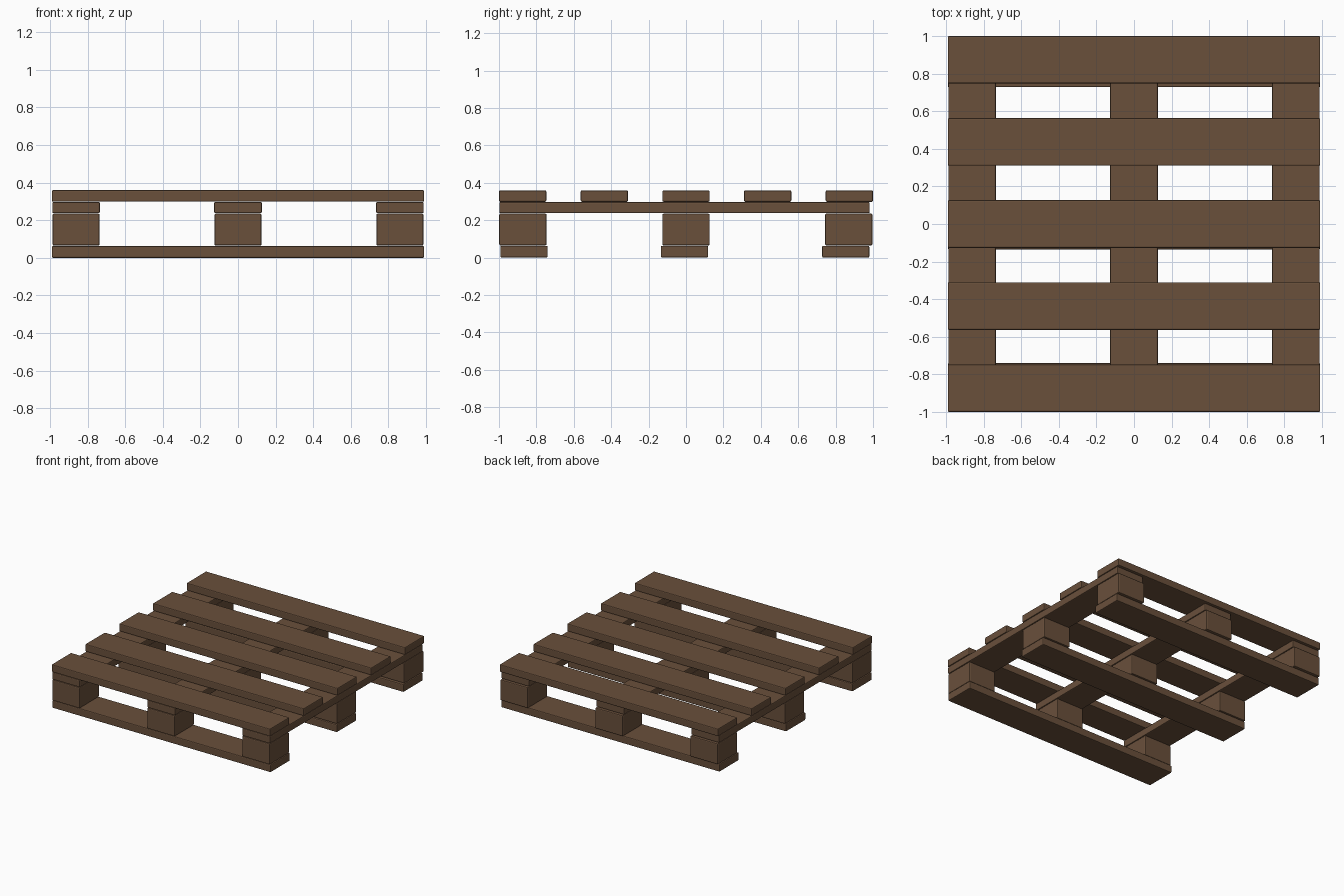
import bpy

if "Cube" in bpy.data.objects:
    bpy.data.objects.remove(bpy.data.objects["Cube"])

# single brown wood colour
wood = bpy.data.materials.new("brown_wood")
wood.diffuse_color = (0.143, 0.080, 0.044, 1.0)
wood.use_nodes = True
wood.node_tree.nodes["Principled BSDF"].inputs["Base Color"].default_value = wood.diffuse_color


def plank(name, x, y, z):
    """Slightly bevelled box from (min, max) ranges on each axis."""
    lo, hi = zip(x, y, z)
    bpy.ops.mesh.primitive_cube_add(size=1, location=[(a + b) / 2 for a, b in zip(lo, hi)])
    ob = bpy.context.object
    ob.name = name
    ob.data.name = name
    ob.scale = [b - a for a, b in zip(lo, hi)]
    bpy.ops.object.transform_apply(location=False, rotation=False, scale=True)
    ob.data.materials.append(wood)
    bev = ob.modifiers.new("soft_edges", 'BEVEL')
    bev.width = 0.007
    bev.segments = 2
    return ob


def span(centre, width):
    return (centre - width / 2, centre + width / 2)


W = 0.253            # width of every board and block
LONG = (-0.99, 0.99)  # board extent along x

# bottom boards, running along x and slightly offset
for i, y in enumerate((-0.866, -0.008, 0.854)):
    plank(f"bottom_board_{i + 1}", LONG, span(y, W), (0.0, 0.063))

# nine spacer blocks and three stringers on top of them
for i, x in enumerate((-0.861, 0.0, 0.861)):
    for j, y in enumerate((-0.872, 0.0, 0.87)):
        plank(f"block_{i + 1}_{j + 1}", span(x, 0.25), span(y, W), (0.065, 0.235))
    plank(f"stringer_{i + 1}", span(x, W), (-0.998, 0.982), (0.237, 0.297))

# five deck boards
for i in range(5):
    plank(f"deck_board_{i + 1}", LONG, span((i - 2) * 0.4367, W), (0.298, 0.359))
